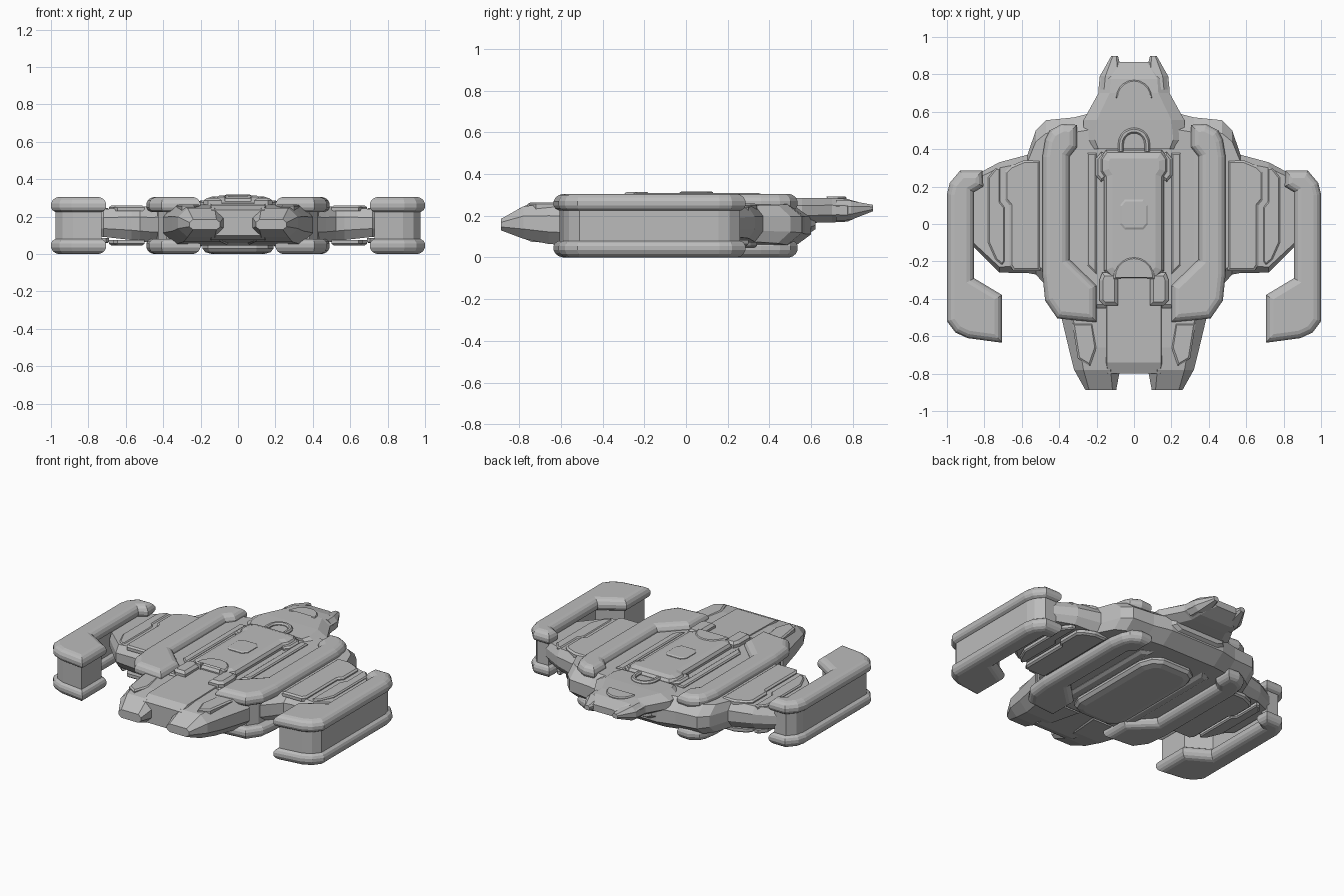
import bpy, bmesh, math
from mathutils import Vector

if "Cube" in bpy.data.objects:
    bpy.data.objects.remove(bpy.data.objects["Cube"])

grey = bpy.data.materials.new("hull_grey")
grey.diffuse_color = (0.5, 0.5, 0.5, 1)
grey.use_nodes = True
grey.node_tree.nodes["Principled BSDF"].inputs["Base Color"].default_value = grey.diffuse_color


def build(name, rings, mirror=False):
    """Skin a stack of equal-length point rings and cap both ends."""
    bm = bmesh.new()
    vs = [[bm.verts.new(p) for p in r] for r in rings]
    n = len(rings[0])
    for a, b in zip(vs, vs[1:]):
        for i in range(n):
            bm.faces.new((a[i], a[(i + 1) % n], b[(i + 1) % n], b[i]))
    bm.faces.new(vs[0][::-1])
    bm.faces.new(vs[-1])
    bmesh.ops.recalc_face_normals(bm, faces=bm.faces)
    me = bpy.data.meshes.new(name)
    bm.to_mesh(me)
    bm.free()
    me.materials.append(grey)
    ob = bpy.data.objects.new(name, me)
    bpy.context.collection.objects.link(ob)
    if mirror:
        ob.modifiers.new("mirror", 'MIRROR')
    return ob


def inset(pts, d):
    """Mitred inward offset of a 2D outline."""
    n = len(pts)
    P = [Vector(p) for p in pts]
    area = sum(P[i].x * P[(i + 1) % n].y - P[(i + 1) % n].x * P[i].y for i in range(n))
    s = 1 if area > 0 else -1
    out = []
    for i in range(n):
        e1 = (P[i] - P[i - 1]).normalized()
        e2 = (P[(i + 1) % n] - P[i]).normalized()
        n1, n2 = Vector((-e1.y, e1.x)) * s, Vector((-e2.y, e2.x)) * s
        out.append(P[i] + (n1 + n2) * (d / (1 + n1.dot(n2))))
    return out


def slab(name, pts, layers, mirror=False):
    """Outline in plan, stacked in (z, inset) layers."""
    return build(name, [[(p.x, p.y, z) for p in inset(pts, d)] for z, d in layers], mirror)


def loft(name, axis, stations, mirror=False):
    """Chamfered sections (t, a0, a1, z0, z1, chamfer) along x or y."""
    rings = []
    for t, a0, a1, z0, z1, c in stations:
        m, h = (z0 + z1) / 2, (z1 - z0) * 0.2
        sec = [(a0, m - h), (a0 + c, z0), (a1 - c, z0), (a1, m - h),
               (a1, m + h), (a1 - c, z1), (a0 + c, z1), (a0, m + h)]
        rings.append([(t, a, z) if axis == 'x' else (a, t, z) for a, z in sec])
    return build(name, rings, mirror)


def sym(half):
    """Complete a right-hand outline with its mirror image."""
    return half + [(-x, y) for x, y in reversed(half)]


def arch(r_out, r_in, y0, leg, steps=10):
    """Plan outline of a horseshoe, open to the front."""
    a = [math.pi * i / steps for i in range(steps + 1)]
    o = [(r_out * math.cos(t), y0 + r_out * math.sin(t)) for t in a]
    i = [(r_in * math.cos(t), y0 + r_in * math.sin(t)) for t in reversed(a)]
    return [(r_out, y0 - leg)] + o + [(-r_out, y0 - leg), (-r_in, y0 - leg)] + i + [(r_in, y0 - leg)]


def flip(layers):
    return [(0.305 - z, d) for z, d in layers]


# Main hull and wings, lofted across the width
side = [(.20, -.52, .60, .045, .265, .09), (.32, -.50, .57, .05, .26, .08),
        (.47, -.33, .555, .06, .255, .07), (.525, -.27, .50, .068, .252, .06),
        (.57, -.262, .37, .075, .25, .04), (.72, -.26, .33, .092, .24, .03),
        (.87, -.11, .25, .10, .23, .02)]
loft("main_hull", 'x', [(-s[0],) + s[1:] for s in reversed(side)] + side)

# Raised wing armour, above and below
wing = [(.50, -.25), (.645, -.25), (.665, -.22), (.665, .10), (.69, .13),
        (.69, .28), (.66, .31), (.59, .34), (.50, .34)]
collar = [(.705, -.22), (.74, -.19), (.78, -.1), (.78, .25), (.74, .30), (.715, .30), (.715, .12), (.69, .09), (.69, -.20)]
for tag, f in (("upper", lambda l: l), ("lower", flip)):
    slab(tag + "_wing_armour", wing, f([(.23, 0), (.25, 0), (.259, .012)]), True)
    slab(tag + "_wing_collar", collar, f([(.22, 0), (.24, 0), (.247, .008)]), True)

# Outer and inner nacelle rails
rail = [(.225, .022), (.235, .007), (.25, 0), (.27, 0), (.288, .009), (.299, .022), (.305, .04)]
outer = [(1, .16), (.985, .22), (.93, .285), (.81, .285), (.805, .20), (.855, .17),
         (.855, -.29), (.705, -.38), (.705, -.635), (.89, -.61), (.955, -.58), (1, -.52)]
inner = [(.49, .36), (.475, .45), (.45, .50), (.385, .535), (.305, .53), (.305, .41),
         (.345, .36), (.345, -.19), (.20, -.33), (.20, -.525), (.41, -.505), (.475, -.41), (.49, -.27)]
for tag, f in (("upper", lambda l: l), ("lower", flip)):
    slab(tag + "_outer_rail", outer, f(rail), True)
    slab(tag + "_inner_rail", inner, f(rail), True)
slab("outer_nacelle_wall", outer, [(.06, .025), (.245, .025)], True)
slab("inner_nacelle_root", inner, [(.06, .05), (.245, .05)], True)

# Forked nose
loft("nose_prong", 'y', [(-.887, .095, .26, .13, .185, .02), (-.78, .075, .32, .09, .245, .05),
                         (-.66, .03, .35, .065, .258, .06), (-.45, .0, .40, .05, .262, .06)], True)
loft("nose_deck", 'y', [(-.80, -.16, .16, .10, .235, .02), (-.74, -.165, .165, .075, .262, .02),
                        (-.28, -.165, .165, .05, .272, .02)])
slab("nose_trim", [(.235, -.76), (.30, -.72), (.33, -.53), (.22, -.53), (.20, -.66)],
     [(.22, 0), (.256, 0), (.264, .01)], True)

# Stern head with two horns
loft("stern_head", 'y', [(.40, -.24, .24, .16, .280, .05), (.45, -.27, .27, .16, .282, .06),
                         (.555, -.27, .27, .165, .286, .07), (.70, -.19, .19, .168, .286, .06),
                         (.775, -.185, .185, .172, .280, .06), (.865, -.10, .10, .212, .255, .03)])
loft("stern_horn", 'y', [(.72, .06, .19, .175, .275, .03), (.79, .06, .183, .18, .272, .03),
                         (.897, .085, .122, .222, .252, .008)], True)
slab("stern_trim", arch(.095, .07, .675, .0), [(.27, 0), (.286, 0), (.293, .006)])
slab("stern_intake", arch(.085, .055, .43, .05), [(.25, 0), (.288, 0), (.298, .008)])
loft("stern_root", 'y', [(.40, -.30, .30, .045, .24, .08), (.55, -.26, .26, .09, .22, .07),
                         (.62, -.18, .18, .135, .20, .04)])

# Raised spine on top, keel below
spine = sym([(.12, -.29), (.16, -.25), (.16, .25), (.18, .28), (.18, .35), (.15, .395)])
slab("spine", spine, [(.24, 0), (.28, 0), (.297, .012), (.308, .045)])
slab("spine_plate", sym([(.05, -.03), (.075, 0), (.075, .10), (.05, .13)]),
     [(.30, 0), (.312, 0), (.317, .01)])
slab("spine_bracket", [(.145, .25), (.175, .225), (.205, .26), (.205, .35), (.175, .385), (.145, .37)],
     [(.24, 0), (.275, 0), (.285, .012)], True)
slab("spine_hood", arch(.11, .07, -.285, .01), [(.26, 0), (.305, 0), (.313, .01)])
slab("spine_clamp", [(.085, -.26), (.17, -.26), (.185, -.30), (.185, -.41), (.16, -.435), (.085, -.435)],
     [(.25, 0), (.285, 0), (.30, .018)], True)
slab("keel", sym([(.10, -.40), (.16, -.37), (.19, -.30), (.19, .28), (.16, .36), (.10, .40)]),
     [(.07, 0), (.03, 0), (.01, .015), (.0, .05)])
slab("keel_shoulder", [(.19, -.36), (.27, -.32), (.27, .38), (.19, .42)],
     [(.07, 0), (.045, 0), (.033, .02)], True)

# Deck strips between spine and inner rails
slab("deck_strip", [(.20, -.27), (.25, -.22), (.25, .38), (.20, .38)],
     [(.25, 0), (.268, 0), (.274, .008)], True)
